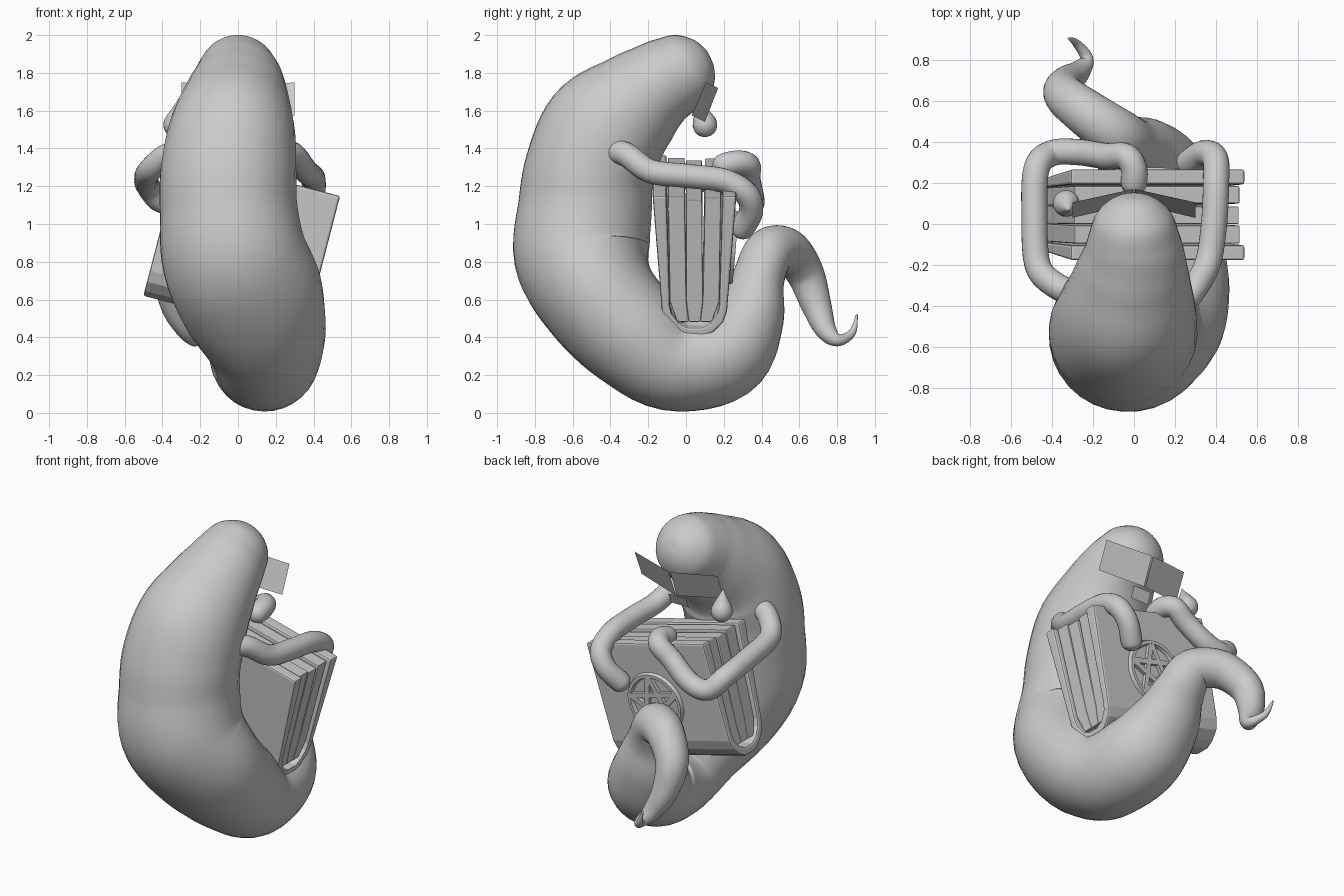
import bpy, bmesh, math
from mathutils import Vector, Matrix

if "Cube" in bpy.data.objects:
    bpy.data.objects.remove(bpy.data.objects["Cube"])


def finish(name, bm, smooth=True, world=None):
    bmesh.ops.recalc_face_normals(bm, faces=bm.faces[:])
    if world is not None:
        bm.transform(world)
    me = bpy.data.meshes.new(name)
    bm.to_mesh(me)
    bm.free()
    for p in me.polygons:
        p.use_smooth = smooth
    ob = bpy.data.objects.new(name, me)
    bpy.context.collection.objects.link(ob)
    return ob


def spline(keys, steps):
    """Catmull-Rom through tuples of any length."""
    k = [keys[0]] + list(keys) + [keys[-1]]
    out = []
    for i in range(1, len(k) - 2):
        for s in range(steps):
            t = s / steps
            out.append([0.5 * (2 * b + (c - a) * t + (2 * a - 5 * b + 4 * c - d) * t * t
                               + (3 * b - a - 3 * c + d) * t ** 3)
                        for a, b, c, d in zip(*k[i - 1:i + 3])])
    return out + [list(keys[-1])]


def sweep(name, keys, sides=32, steps=6):
    """Elliptical tube; keys are (x, y, z, side radius, depth radius)."""
    pts = spline(keys, steps)
    pos = [Vector(p[:3]) for p in pts]
    bm = bmesh.new()
    rings, u = [], Vector((1, 0, 0))
    for i, p in enumerate(pts):
        t = (pos[min(i + 1, len(pos) - 1)] - pos[max(i - 1, 0)]).normalized()
        u = (u - t * u.dot(t)).normalized()
        v = t.cross(u)
        rings.append([bm.verts.new(pos[i] + u * max(p[3], .002) * math.cos(a) + v * max(p[4], .002) * math.sin(a))
                      for a in (2 * math.pi * j / sides for j in range(sides))])
    for a, b in zip(rings, rings[1:]):
        for j in range(sides):
            n = (j + 1) % sides
            bm.faces.new((a[j], a[n], b[n], b[j]))
    bm.faces.new(rings[0])
    bm.faces.new(rings[-1])
    return finish(name, bm)


def prism(name, profile, half, world, bevel=.008):
    """Profile in (y, z) extruded along local x."""
    bm = bmesh.new()
    f = bm.faces.new([bm.verts.new((-half, y, z)) for y, z in profile])
    ext = bmesh.ops.extrude_face_region(bm, geom=[f])
    bmesh.ops.translate(bm, vec=(2 * half, 0, 0),
                        verts=[g for g in ext["geom"] if isinstance(g, bmesh.types.BMVert)])
    ob = finish(name, bm, False, world)
    m = ob.modifiers.new("bevel", "BEVEL")
    m.width, m.segments, m.limit_method = bevel, 2, 'ANGLE'
    return ob


# body: head, hunched back, coil and curled tail in one sweep
sweep("body", [
    (0, .127, 1.888, .003, .003), (0, .121, 1.885, .056, .056), (0, .093, 1.87, .123, .123),
    (0, .033, 1.837, .187, .186), (0, -.06, 1.787, .222, .216), (0, -.15, 1.735, .25, .235),
    (-.01, -.26, 1.65, .285, .275), (-.03, -.42, 1.49, .335, .34), (-.05, -.51, 1.28, .36, .345),
    (-.05, -.535, 1.08, .365, .355), (-.02, -.55, .83, .385, .36), (.07, -.46, .61, .385, .315),
    (.14, -.28, .41, .33, .29), (.15, -.07, .265, .275, .255), (.11, .2, .31, .265, .245),
    (.03, .33, .5, .22, .19), (-.03, .38, .7, .165, .14), (-.09, .44, .85, .13, .13),
    (-.23, .54, .86, .115, .115), (-.34, .63, .74, .1, .1), (-.33, .69, .57, .08, .08),
    (-.27, .74, .44, .056, .056), (-.23, .805, .385, .033, .033), (-.28, .88, .425, .02, .02),
    (-.32, .905, .52, .005, .005)])


# arms: thin tubes with rounded tips
def arm(name, pts, r=.064):
    keys = [(*p, r, r) for p in pts]
    a, b = Vector(pts[-2]), Vector(pts[-1])
    d = (b - a).normalized()
    keys += [(*(b + d * .035), r * .8, r * .8), (*(b + d * .055), r * .4, r * .4),
             (*(b + d * .06), .003, .003)]
    sweep(name, keys, 20, 5)


arm("right_arm", [(.22, -.4, 1.38), (.29, -.32, 1.37), (.36, -.19, 1.28), (.39, 0, 1.255),
                  (.4, .2, 1.23), (.395, .32, 1.16), (.34, .345, 1.07), (.27, .3, .98)])
arm("left_arm", [(-.28, -.34, 1.38), (-.38, -.3, 1.36), (-.47, -.2, 1.28), (-.485, .05, 1.24),
                 (-.475, .27, 1.2), (-.4, .345, 1.12), (-.27, .35, 1.14), (-.13, .33, 1.24),
                 (-.04, .33, 1.31), (0, .27, 1.325), (0, .2, 1.31)])

# book: tapered cover with rounded spine, fanned page blocks
book = Matrix.Translation((.02, .045, .885)) @ Matrix.Rotation(math.radians(14.5), 4, 'Y')
outer = [(.222, .385), (.172, -.25), (.15, -.31), (.1, -.36), (.045, -.387)]
inner = [(.148, .385), (.13, -.22), (.12, -.26), (.08, -.315), (.035, -.335)]
flip = lambda pts: [(-y, z) for y, z in pts]
prism("book_cover", outer + flip(outer)[::-1] + flip(inner) + inner[::-1], .438, book, .012)
for i, (a, b, top) in enumerate([(-.14, -.052, .375), (-.045, .04, .36), (.055, .14, .37)]):
    low = (-.13 + .087 * i, -.043 + .087 * i)
    prism(f"page_block_{i + 1}", [(a, top), (low[0], -.2), (low[0] * .7, -.31),
                                  (low[1] * .7, -.31), (low[1], -.2), (b, top)], .415, book, .006)

# five-pointed star in a ring on the back cover
tilt = Matrix.Rotation(-math.atan2(.05, .635), 4, 'X')
emblem = book @ Matrix.Translation((.03, .193, 0)) @ tilt
R = .18
bm = bmesh.new()
ring = []
for i in range(48):
    a = 2 * math.pi * i / 48
    ring.append([bm.verts.new((math.cos(a) * r, y, math.sin(a) * r))
                 for r, y in ((R - .018, 0), (R - .01, .022), (R + .01, .022), (R + .018, 0))])
for i in range(48):
    for j in range(4):
        p, q = ring[i], ring[(i + 1) % 48]
        bm.faces.new((p[j], p[(j + 1) % 4], q[(j + 1) % 4], q[j]))
finish("emblem_ring", bm, False, emblem)
bm = bmesh.new()
tips = [Vector((R * math.sin(2 * math.pi * i / 5), .008, R * math.cos(2 * math.pi * i / 5))) for i in range(5)]
for i in range(5):
    p, q = tips[i], tips[(i + 2) % 5]
    d = q - p
    bmesh.ops.create_cube(bm, size=1, matrix=Matrix.Translation((p + q) / 2)
                          @ Matrix.Rotation(-math.atan2(d.z, d.x), 4, 'Y')
                          @ Matrix.Diagonal((d.length, .026, .032, 1)))
finish("emblem_star", bm, False, emblem)


# flat face panels: two eyes and a small mouth
def panel(name, pts):
    bm = bmesh.new()
    bm.faces.new([bm.verts.new(p) for p in pts])
    finish(name, bm, False)


for side, s in (("right", 1), ("left", -1)):
    panel(side + "_eye", [(.005 * s, .17, 1.72), (.3 * s, .105, 1.75),
                          (.3 * s, .03, 1.575), (.005 * s, .1, 1.54)])
panel("mouth", [(-.06, .085, 1.53), (.07, .085, 1.53), (.07, .055, 1.46), (-.06, .055, 1.46)])

# tear drop
tear = [(0, -.065), (.03, -.058), (.055, -.035), (.065, 0), (.056, .035), (.036, .07), (.016, .105), (0, .135)]
sweep("tear_drop", [(-.33 + max(h, 0) * .1, .1 - max(h, 0) * .25, 1.525 + h, r, r) for r, h in tear], 24, 3)
